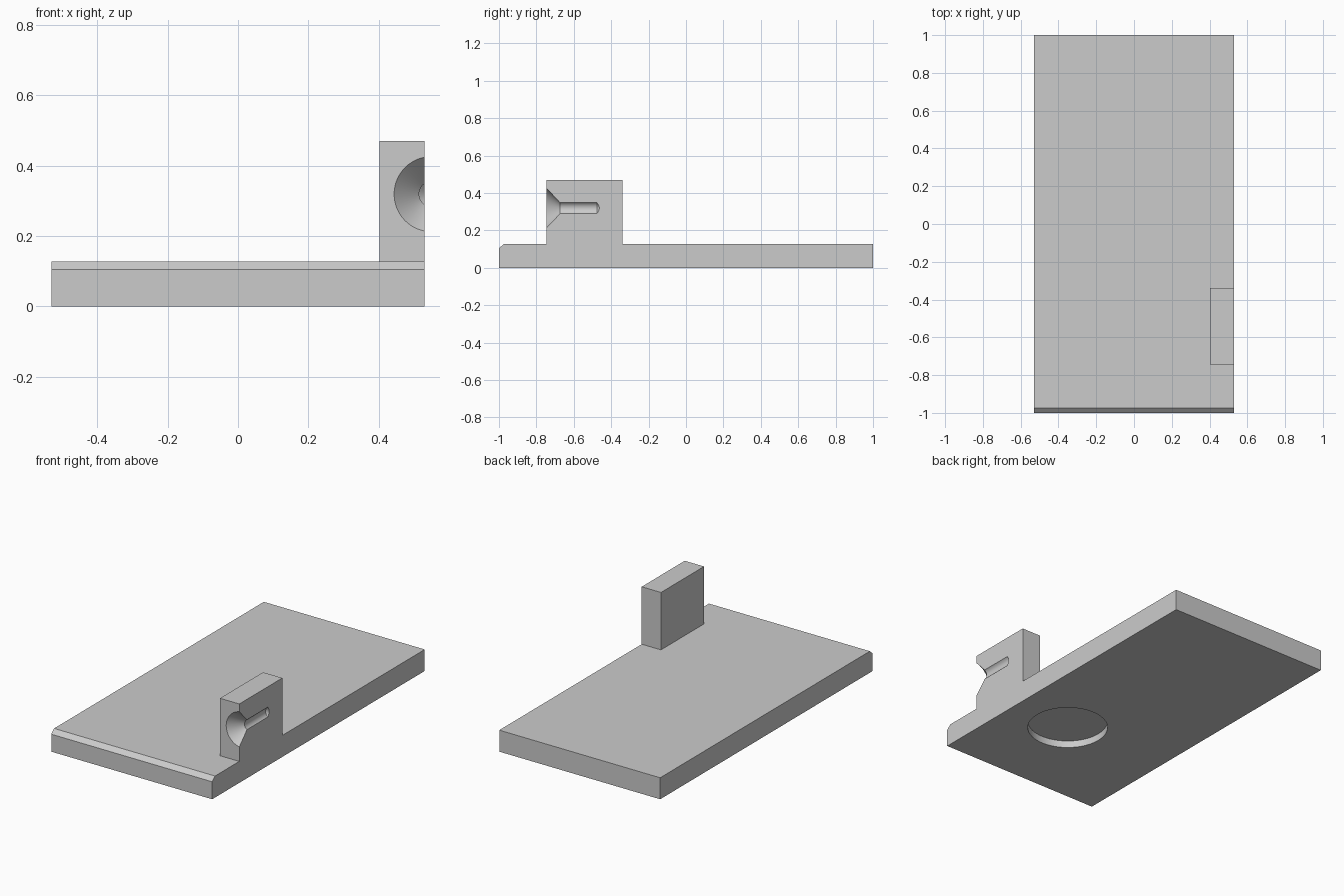
import bpy, bmesh
from math import radians
from mathutils import Matrix, Vector

if "Cube" in bpy.data.objects:
    bpy.data.objects.remove(bpy.data.objects["Cube"])


def add_object(name, bm):
    bmesh.ops.remove_doubles(bm, verts=bm.verts, dist=1e-5)
    bmesh.ops.recalc_face_normals(bm, faces=bm.faces)
    mesh = bpy.data.meshes.new(name)
    bm.to_mesh(mesh)
    bm.free()
    obj = bpy.data.objects.new(name, mesh)
    bpy.context.collection.objects.link(obj)
    return obj


def extrude_x(name, profile, x0, x1):
    """Extrude a (y, z) profile from x0 to x1."""
    bm = bmesh.new()
    face = bm.faces.new([bm.verts.new((x0, y, z)) for y, z in profile])
    new = bmesh.ops.extrude_face_region(bm, geom=[face])["geom"]
    verts = [v for v in new if isinstance(v, bmesh.types.BMVert)]
    bmesh.ops.translate(bm, verts=verts, vec=(x1 - x0, 0, 0))
    return add_object(name, bm)


def lathe(name, profile, matrix, steps=64):
    """Revolve a (radius, height) profile about local z, then place it."""
    bm = bmesh.new()
    verts = [bm.verts.new((r, 0, h)) for r, h in profile]
    edges = [bm.edges.new(pair) for pair in zip(verts, verts[1:])]
    bmesh.ops.spin(bm, geom=verts + edges, axis=(0, 0, 1), cent=(0, 0, 0),
                   angle=radians(360), steps=steps)
    bmesh.ops.transform(bm, matrix=matrix, verts=bm.verts)
    return add_object(name, bm)


def combine(target, tool, operation):
    mod = target.modifiers.new(operation, "BOOLEAN")
    mod.operation, mod.solver, mod.object = operation, "EXACT", tool
    bpy.context.view_layer.objects.active = target
    bpy.ops.object.modifier_apply(modifier=mod.name)
    bpy.data.objects.remove(tool)


# Base plate with a chamfered front edge
base = extrude_x("base_plate", [(-1, 0), (1, 0), (1, .128), (-.973, .128), (-1, .104)],
                 -.53, .53)

# Upright lug flush with the right side
lug = extrude_x("lug", [(-.745, .05), (-.34, .05), (-.34, .47), (-.745, .47)], .403, .53)
combine(base, lug, "UNION")

# Countersunk blind hole with a drill tip, cut open by the right side
to_y = Matrix.Translation((.551, 0, .319)) @ Matrix.Rotation(radians(-90), 4, "X")
hole = lathe("screw_hole", [(0, -.765), (.127, -.765), (.036, -.674), (.036, -.476), (0, -.445)], to_y)
combine(base, hole, "DIFFERENCE")

# Shallow round recess in the underside
recess = lathe("recess", [(0, -.05), (.224, -.05), (.224, .042), (0, .042)],
               Matrix.Translation((.145, -.407, 0)))
combine(base, recess, "DIFFERENCE")

# Smooth curved walls, sharp edges kept
bpy.ops.object.select_all(action="DESELECT")
base.select_set(True)
bpy.context.view_layer.objects.active = base
bpy.ops.object.shade_smooth_by_angle(angle=radians(20))
